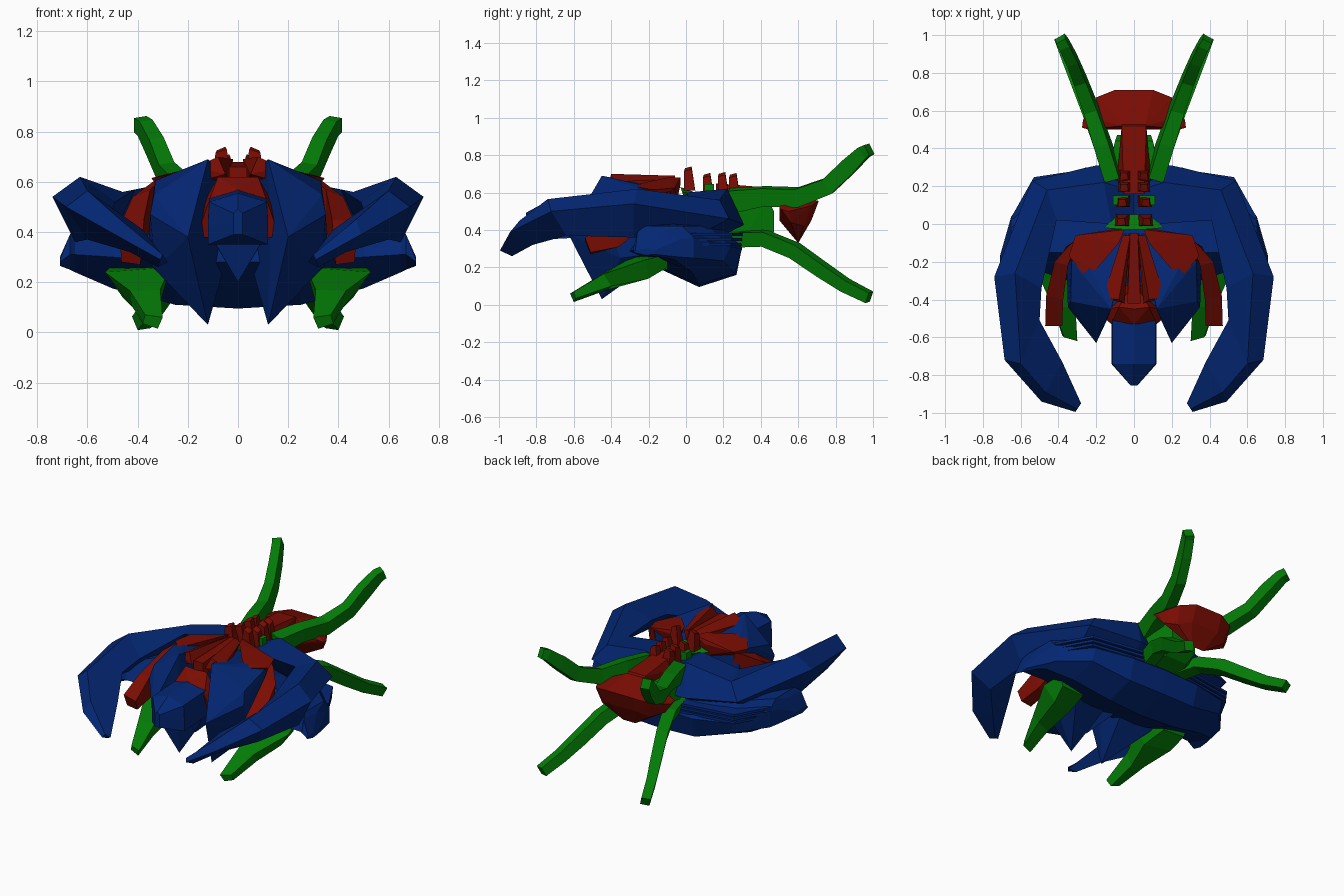
import bpy, bmesh, math
from mathutils import Vector

def material(name, rgb):
    m = bpy.data.materials.new(name)
    m.diffuse_color = (*rgb, 1)
    return m

BLUE = material("blue", (0.001, 0.020, 0.175))
RED = material("red", (0.20, 0.004, 0.001))
GREEN = material("green", (0.001, 0.20, 0.002))

def finish(name, bm, mat, mirror):
    bmesh.ops.recalc_face_normals(bm, faces=bm.faces[:])
    me = bpy.data.meshes.new(name)
    bm.to_mesh(me)
    bm.free()
    me.materials.append(mat)
    ob = bpy.data.objects.new(name, me)
    bpy.context.collection.objects.link(ob)
    if mirror:
        ob.modifiers.new("mirror", 'MIRROR').use_mirror_merge = False
    return ob

def loft(name, rings, mat, mirror=True):
    """Skin a row of equal-sized closed rings and cap both ends."""
    bm = bmesh.new()
    vs = [[bm.verts.new(p) for p in r] for r in rings]
    n = len(vs[0])
    for a, b in zip(vs, vs[1:]):
        for i in range(n):
            j = (i + 1) % n
            bm.faces.new((a[i], a[j], b[j], b[i]))
    bm.faces.new(vs[0])
    bm.faces.new(vs[-1])
    return finish(name, bm, mat, mirror)

def solid(name, pts, mat, mirror=True):
    """Faceted convex block around a few corner points."""
    bm = bmesh.new()
    for p in pts:
        bm.verts.new(p)
    r = bmesh.ops.convex_hull(bm, input=bm.verts[:])
    junk = {g for g in r["geom_interior"] + r["geom_unused"] if isinstance(g, bmesh.types.BMVert)}
    bmesh.ops.delete(bm, geom=list(junk), context='VERTS')
    bmesh.ops.dissolve_limit(bm, angle_limit=0.02, verts=bm.verts[:], edges=bm.edges[:])
    return finish(name, bm, mat, mirror)

def both(pts):
    return [(s * x, y, z) for s in (1, -1) for x, y, z in pts]

def box(name, x, y, z, mat, mirror=True):
    return solid(name, [(a, b, c) for a in x for b in y for c in z], mat, mirror)

def tube(name, path, mat):
    """Tapering four-sided tube; path rows are x, y, z, half width, half height."""
    rings = []
    pts = [Vector(p[:3]) for p in path]
    for i, p in enumerate(path):
        t = (pts[min(i + 1, len(pts) - 1)] - pts[max(i - 1, 0)]).normalized()
        side = t.cross(Vector((0, 0, 1))).normalized()
        up = side.cross(t)
        rings.append([pts[i] + side * p[3] * a + up * p[4] * b
                      for a, b in ((1, .75), (-.6, 1), (-1, -.75), (.6, -1))])
    return loft(name, rings, mat)

# Upper shell sweeping round into the pincer arms: outer edge, ridge, inner edge, keel
loft("pincer_arm", [
    [(0, .30, .42), (0, .17, .56), (0, .02, .52), (0, .2, .37)],
    [(.2, .31, .43), (.16, .22, .62), (.12, .0, .60), (.2, .2, .37)],
    [(.54, .23, .46), (.46, .18, .56), (.41, .02, .57), (.50, .08, .38)],
    [(.74, -.28, .54), (.63, -.26, .62), (.49, -.34, .52), (.65, -.28, .36)],
    [(.685, -.72, .50), (.60, -.74, .565), (.50, -.51, .49), (.60, -.64, .37)],
    [(.49, -.94, .39), (.47, -.89, .45), (.38, -.73, .41), (.43, -.82, .32)],
    [(.31, -.995, .29), (.30, -.98, .31), (.28, -.95, .28), (.32, -.93, .26)],
], BLUE)

# Lower bowl of the hull, sections across x
hull = [
    (0, [(-.30, .28), (-.15, .52), (.20, .42), (.30, .31), (.27, .16), (.07, .095)]),
    (.25, [(-.33, .28), (-.15, .52), (.20, .42), (.30, .30), (.26, .165), (.07, .11)]),
    (.50, [(-.25, .30), (-.15, .45), (.12, .42), (.235, .31), (.20, .235), (.03, .175)]),
    (.65, [(-.27, .31), (-.22, .42), (-.02, .42), (.04, .36), (.04, .25), (-.06, .24)]),
    (.67, [(-.28, .31), (-.26, .39), (-.12, .39), (-.03, .35), (-.03, .255), (-.10, .25)]),
    (.71, [(-.28, .28), (-.27, .29), (-.22, .30), (-.17, .29), (-.17, .27), (-.22, .265)]),
]
loft("lower_hull", [[(x, y, z) for y, z in sec] for x, sec in hull], BLUE)

# Stacked thin slats between upper shell and lower bowl
for i in range(3):
    z, o = .315 + i * .026, .004 * i
    outer = [(.10, .305 + o), (.53, .24 + o), (.645 + o, .03)]
    inner = [(.10, .20), (.46, .12), (.54, .02)]
    loft("rim_slat", [[(*a, z), (*a, z + .016), (*b, z + .016), (*b, z)]
                      for a, b in zip(outer, inner)], BLUE)

# Faceted cheeks ending in downward fangs
solid("cheek_fang", [(.12, -.45, .69), (.12, -.45, .03), (.20, -.63, .38), (.13, -.48, .36),
                     (.35, -.44, .47), (.335, -.41, .55), (.33, -.35, .25), (.33, -.20, .605),
                     (.31, -.10, .61), (.36, -.10, .28), (.04, -.05, .61), (.05, -.15, .28)], BLUE)
# Nose block and chin
nose = [(.115, .52), (.12, .43), (.12, .35), (-.12, .35), (-.12, .43), (-.115, .52), (0, .555)]
loft("nose", [[(x, -.38, z + .02) for x, z in nose], [(x, -.74, z) for x, z in nose],
              [(x * .15, -.855, .43 + (z - .43) * .5) for x, z in nose]], BLUE, False)
solid("chin", both([(.1, -.50, .37), (0, -.45, .20), (.12, -.2, .4), (0, -.2, .22)]), BLUE, False)

# Red collar around the nose
solid("nose_collar", [(.12, -.53, .51), (.165, -.49, .38), (.14, -.45, .51), (.08, -.44, .62),
                      (.13, -.38, .38), (0, -.53, .57), (0, -.45, .62), (0, -.50, .37), (0, -.3, .5)], RED)
# Fanned red plates on the back
solid("spine_plate", both([(.02, -.05, .68), (.035, -.42, .66), (.035, -.42, .58), (.03, -.05, .58)]), RED, False)
solid("inner_plate", [(.02, -.06, .69), (.06, -.06, .67), (.08, -.40, .70), (.165, -.39, .66),
                      (.05, -.42, .63), (.16, -.38, .60), (.03, -.06, .60)], RED)
solid("outer_plate", [(.05, -.03, .68), (.12, -.03, .64), (.31, -.06, .625), (.345, -.17, .615),
                      (.27, -.26, .63), (.20, -.24, .65), (.08, -.10, .68), (.10, -.05, .55),
                      (.30, -.15, .55)], RED)
# Red side limbs reaching forward and down
loft("side_limb", [
    [(.30, -.08, .61), (.34, -.11, .60), (.36, -.12, .48), (.28, -.10, .48)],
    [(.35, -.22, .57), (.42, -.20, .54), (.42, -.22, .42), (.35, -.22, .42)],
    [(.375, -.40, .45), (.465, -.38, .44), (.455, -.36, .31), (.375, -.38, .31)],
    [(.38, -.54, .34), (.47, -.54, .36), (.465, -.51, .28), (.39, -.51, .27)],
], RED)

# Small knuckles along the neck
for x, y, z in [(.06, .02, .70), (.055, .12, .665), (.045, .20, .67), (.045, .26, .665)]:
    solid("neck_knuckle", [(x - .035, y - .03, z - .09), (x + .04, y - .03, z - .09),
                           (x - .035, y + .03, z - .09), (x + .035, y + .03, z - .09),
                           (x - .015, y - .025, z + .03), (x + .03, y - .03, z + .015),
                           (x - .01, y + .01, z + .04), (x + .025, y + .01, z + .025)], RED)
box("neck_joint", (.03, .11), (.10, .15), (.59, .645), GREEN)
solid("neck_base", both([(.16, -.02, .60), (.08, .05, .60), (.04, -.03, .63), (.1, 0, .55)]), GREEN, False)

# Tail beam and hooked red tail head
solid("tail_beam", both([(.055, .16, .65), (.065, .52, .62), (.09, .24, .57), (.06, .58, .52),
                         (.05, .16, .56)]), RED, False)
solid("tail_head", both([(.06, .52, .61), (.10, .71, .555), (.20, .67, .53), (.18, .55, .56),
                         (.24, .50, .52), (.275, .51, .51), (.27, .55, .50), (.24, .56, .44),
                         (.18, .63, .42), (.10, .67, .45), (.045, .60, .33), (.08, .50, .45)]), RED, False)

# Green tail body with two pairs of tentacles
solid("tail_body", both([(.14, .24, .57), (.10, .44, .56), (.09, .47, .50), (.09, .47, .39),
                         (.14, .28, .32), (.08, .40, .34), (.1, .15, .45)]), GREEN, False)
tube("upper_tentacle", [(.11, .24, .555, .05, .07), (.165, .42, .58, .05, .055), (.225, .60, .575, .045, .055),
                        (.285, .76, .635, .04, .05), (.33, .87, .74, .037, .05),
                        (.37, .95, .815, .035, .04), (.39, .98, .83, .035, .035)], GREEN)
tube("lower_tentacle", [(.11, .24, .35, .05, .045), (.165, .42, .355, .05, .045), (.225, .58, .29, .045, .045),
                        (.285, .73, .185, .042, .042), (.335, .85, .105, .038, .038),
                        (.385, .98, .04, .036, .034)], GREEN)

# Green front legs
loft("front_leg", [
    [(.30, -.10, .28), (.50, -.10, .27), (.48, -.10, .20), (.32, -.10, .19)],
    [(.27, -.28, .26), (.53, -.22, .24), (.46, -.20, .14), (.30, -.26, .15)],
    [(.31, -.44, .17), (.43, -.44, .165), (.42, -.40, .10), (.33, -.42, .08)],
    [(.30, -.62, .06), (.37, -.60, .07), (.38, -.59, .035), (.32, -.60, .015)],
], GREEN)
